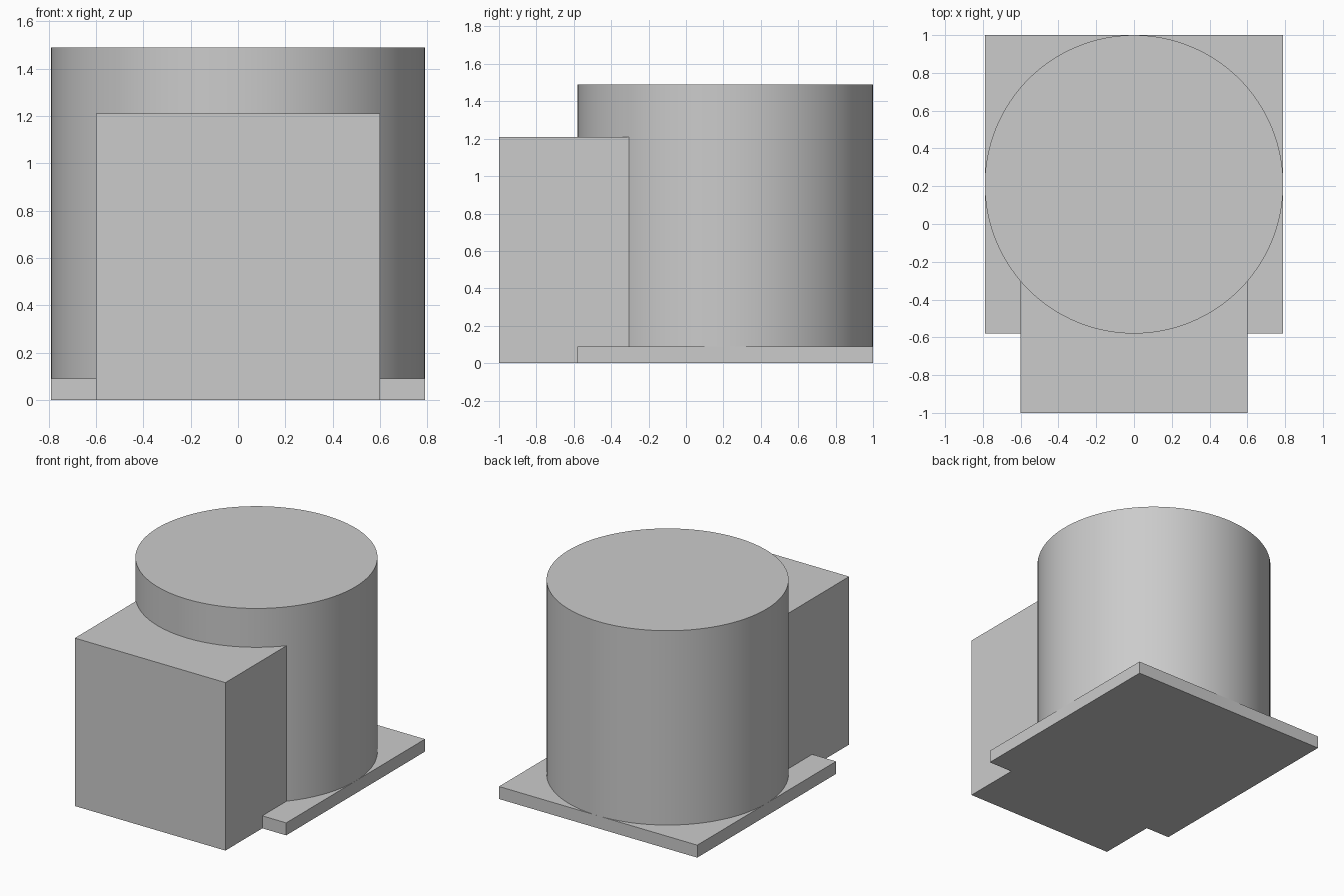
import bpy
import bmesh
import math

cube = bpy.data.objects.get("Cube")
if cube:
    bpy.data.objects.remove(cube, do_unlink=True)

RADIUS = 0.79
CENTRE_Y = 0.21
BASE_TOP = 0.09
BASE_FRONT = CENTRE_Y - RADIUS

grey = bpy.data.materials.new("plain_grey")
grey.use_nodes = True
colour = (0.6, 0.6, 0.6, 1)
grey.diffuse_color = colour
grey.node_tree.nodes["Principled BSDF"].inputs["Base Color"].default_value = colour


def extrude_profile(name, points, half_width):
    """Extrude a (y, z) side profile symmetrically along x."""
    bm = bmesh.new()
    face = bm.faces.new([bm.verts.new((-half_width, y, z)) for y, z in points])
    side = bmesh.ops.extrude_face_region(bm, geom=[face])["geom"]
    verts = [v for v in side if isinstance(v, bmesh.types.BMVert)]
    bmesh.ops.translate(bm, verts=verts, vec=(2 * half_width, 0, 0))
    bmesh.ops.recalc_face_normals(bm, faces=bm.faces)
    mesh = bpy.data.meshes.new(name)
    bm.to_mesh(mesh)
    bm.free()
    obj = bpy.data.objects.new(name, mesh)
    bpy.context.collection.objects.link(obj)
    mesh.materials.append(grey)
    return obj


# Thin square base plate
extrude_profile("base_plate", [(BASE_FRONT, 0), (1, 0), (1, BASE_TOP),
                               (BASE_FRONT, BASE_TOP)], RADIUS)

# Front block, notched underneath to sit over the plate
extrude_profile("front_block", [(-1, 0), (BASE_FRONT, 0), (BASE_FRONT, BASE_TOP),
                                (0, BASE_TOP), (0, 1.21), (-1, 1.21)], 0.6)

# Round drum
HEIGHT = 1.49 - BASE_TOP
bpy.ops.mesh.primitive_cylinder_add(vertices=128, radius=RADIUS, depth=HEIGHT,
                                    location=(0, CENTRE_Y, BASE_TOP + HEIGHT / 2))
drum = bpy.context.object
drum.name = "drum"
drum.data.materials.append(grey)
bpy.ops.object.shade_smooth_by_angle(angle=math.radians(30))
